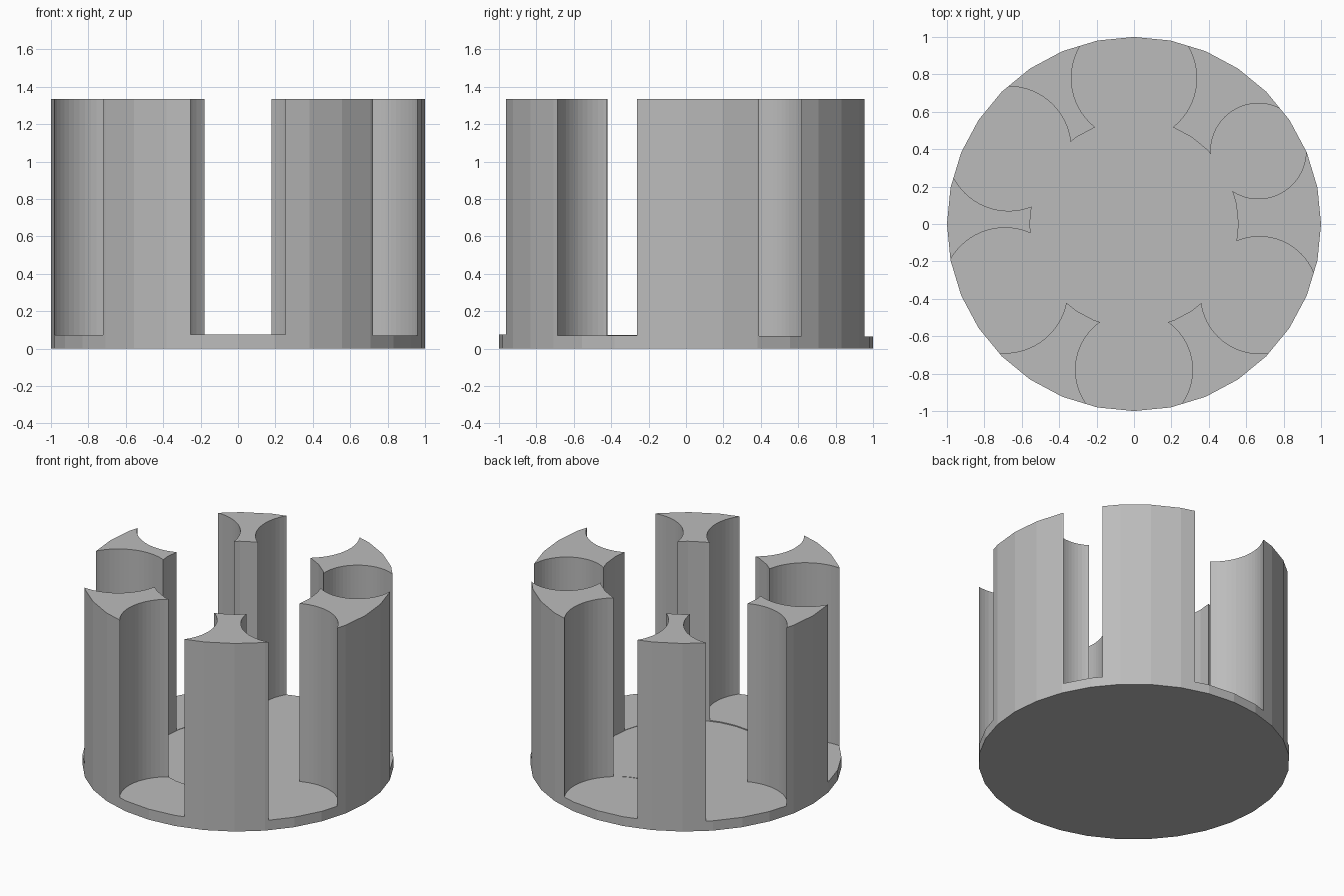
import bpy

if "Cube" in bpy.data.objects:
    bpy.data.objects.remove(bpy.data.objects["Cube"])

HEIGHT = 1.335
grey = bpy.data.materials.new("grey")
grey.diffuse_color = (0.5, 0.5, 0.5, 1)
grey.use_nodes = True
grey.node_tree.nodes["Principled BSDF"].inputs["Base Color"].default_value = grey.diffuse_color


def cylinder(name, x, y, radius, bottom, top, sides):
    bpy.ops.mesh.primitive_cylinder_add(
        vertices=sides, radius=radius, depth=top - bottom,
        location=(x, y, (bottom + top) / 2))
    obj = bpy.context.object
    obj.name = name
    obj.data.materials.append(grey)
    return obj


# Round holder body
holder = cylinder("holder_body", 0, 0, 1.0, 0, HEIGHT, 32)

# Pockets: x, y, radius, floor height (central well first, then the ring)
pockets = [
    (0.0, 0.0, 0.557, 0.068),
    (0.0, 0.78, 0.335, 0.066),
    (0.665, 0.39, 0.255, 0.068),
    (0.67, -0.38, 0.313, 0.071),
    (0.0, -0.78, 0.313, 0.075),
    (-0.69, -0.355, 0.335, 0.074),
    (-0.67, 0.403, 0.333, 0.07),
]
cutters = []
for i, (x, y, radius, floor) in enumerate(pockets):
    cutter = cylinder(f"pocket_cutter_{i}", x, y, radius, floor, HEIGHT + 0.2,
                      32 if i == 0 else 64)
    cutter.hide_render = True
    cut = holder.modifiers.new(f"pocket_{i}", 'BOOLEAN')
    cut.operation = 'DIFFERENCE'
    cut.solver = 'EXACT'
    cut.object = cutter
    cutters.append(cutter)

# Apply the cuts and remove the cutters
bpy.ops.object.select_all(action='DESELECT')
bpy.context.view_layer.objects.active = holder
holder.select_set(True)
for name in [m.name for m in holder.modifiers]:
    bpy.ops.object.modifier_apply(modifier=name)
for cutter in cutters:
    bpy.data.objects.remove(cutter, do_unlink=True)
